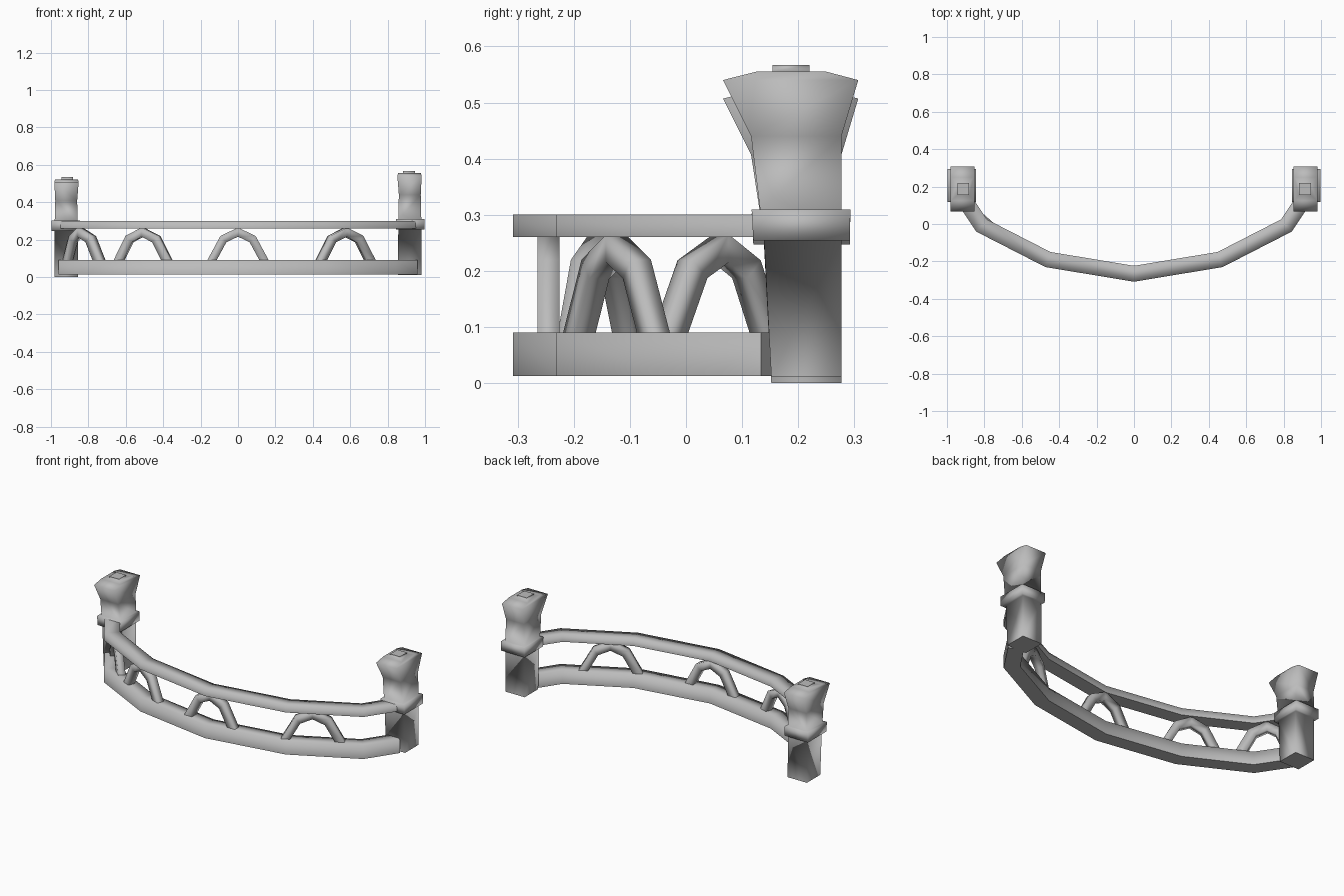
import bpy
import bmesh
from mathutils import Vector

cube = bpy.data.objects.get("Cube")
if cube:
    bpy.data.objects.remove(cube, do_unlink=True)

GREY = (0.5, 0.5, 0.5, 1)
mat = bpy.data.materials.new("plain grey")
mat.use_nodes = True
mat.diffuse_color = GREY
mat.node_tree.nodes["Principled BSDF"].inputs["Base Color"].default_value = GREY


def loft(name, rings):
    """Skin rings of points smoothly, with crisp end caps and underside."""
    bm = bmesh.new()
    loops = [[bm.verts.new(p) for p in ring] for ring in rings]
    n = len(loops[0])
    for a, b in zip(loops, loops[1:]):
        for i in range(n):
            j = (i + 1) % n
            bm.faces.new((a[i], a[j], b[j], b[i]))
    caps = [bm.faces.new(loops[0][::-1]), bm.faces.new(loops[-1])]
    bmesh.ops.recalc_face_normals(bm, faces=bm.faces)
    for f in bm.faces:
        f.smooth = True
    low = min(v.co.z for v in bm.verts) + 0.001
    for e in bm.edges:
        under = all(v.co.z < low for v in e.verts)
        e.smooth = not (under or any(f in caps for f in e.link_faces))
    mesh = bpy.data.meshes.new(name)
    bm.to_mesh(mesh)
    bm.free()
    mesh.materials.append(mat)
    bpy.context.collection.objects.link(bpy.data.objects.new(name, mesh))


def mitred(path):
    """Yield each 2D path point with its unit-width mitre offset."""
    for i, p in enumerate(path):
        d0 = (p - path[max(i - 1, 0)]).normalized()
        d1 = (path[min(i + 1, len(path) - 1)] - p).normalized()
        if not d0.length:
            d0 = d1
        if not d1.length:
            d1 = d0
        t = (d0 + d1).normalized()
        yield p, Vector((-t.y, t.x)) / t.dot(d0)


def rail(name, z0, z1, half):
    """Bar of rectangular section along the curved plan."""
    right = [(0.46, -0.19), (0.815, -0.008), (0.925, 0.157)]
    path = [Vector((-x, y)) for x, y in right[::-1]] + [Vector((0, -0.266))]
    path += [Vector(p) for p in right]
    rings = []
    for p, side in mitred(path):
        a, b = p - side * half, p + side * half
        rings.append([(a.x, a.y, z0), (b.x, b.y, z0),
                      (b.x, b.y, z1), (a.x, a.y, z1)])
    loft(name, rings)


def arch(name, start, middle, end, thick=0.022, depth=0.02):
    """Square-section brace bent up from two feet to a peak."""
    a, m, b = Vector(start), Vector(middle), Vector(end)
    across = (b - a).normalized()
    across = Vector((-across.y, across.x, 0)) * depth
    shape = [(-1, 0.07), (-0.52, 0.203), (0, 0.24), (0.52, 0.203), (1, 0.07)]
    scale = (b - a).length / 2
    rings = []
    for p, side in mitred([Vector((t * scale, z)) for t, z in shape]):
        ring = []
        for s, d in ((-1, -1), (1, -1), (1, 1), (-1, 1)):
            q = p + side * thick * s
            t = q.x / scale
            plan = m.lerp(b if t > 0 else a, abs(t))
            ring.append(Vector((plan.x, plan.y, q.y)) + across * d)
        rings.append(ring)
    loft(name, rings)


def post(name, side, foot, collar, head):
    """Foot, collar, flared head and cap in one skin; z, x and y ranges."""
    levels = [(foot, 0.855, 0.98, 0.152, 0.277),
              (collar - 0.055, 0.857, 0.98, 0.139, 0.277),
              (collar - 0.055, 0.846, 0.998, 0.12, 0.292),
              (collar, 0.846, 0.998, 0.117, 0.293),
              (collar, 0.857, 0.98, 0.132, 0.277),
              (head - 0.115, 0.86, 0.977, 0.116, 0.277),
              (head - 0.015, 0.852, 0.982, 0.066, 0.307),
              (head, 0.856, 0.978, 0.125, 0.25),
              (head, 0.882, 0.945, 0.154, 0.22),
              (head + 0.012, 0.882, 0.945, 0.154, 0.22)]
    loft(name, [[(side * x, y, z) for x, y in
                 ((x0, y0), (x1, y0), (x1, y1), (x0, y1))]
                for z, x0, x1, y0, y1 in levels])


# Curved rails
rail("upper_rail", 0.26, 0.3, 0.042)
rail("lower_rail", 0.013, 0.09, 0.042)

# Arched braces between the rails
arch("centre_arch", (-0.15, -0.245), (0, -0.245), (0.15, -0.245))
arch("left_arch", (0.435, -0.195), (0.575, -0.125), (0.715, -0.053))
arch("right_arch", (-0.37, -0.205), (-0.51, -0.155), (-0.645, -0.1))
arch("right_end_arch", (-0.735, -0.035), (-0.845, 0.062), (-0.915, 0.15))

# End posts, the right one slightly lower
post("left_post", 1, 0.012, 0.309, 0.555)
post("right_post", -1, 0, 0.302, 0.522)
